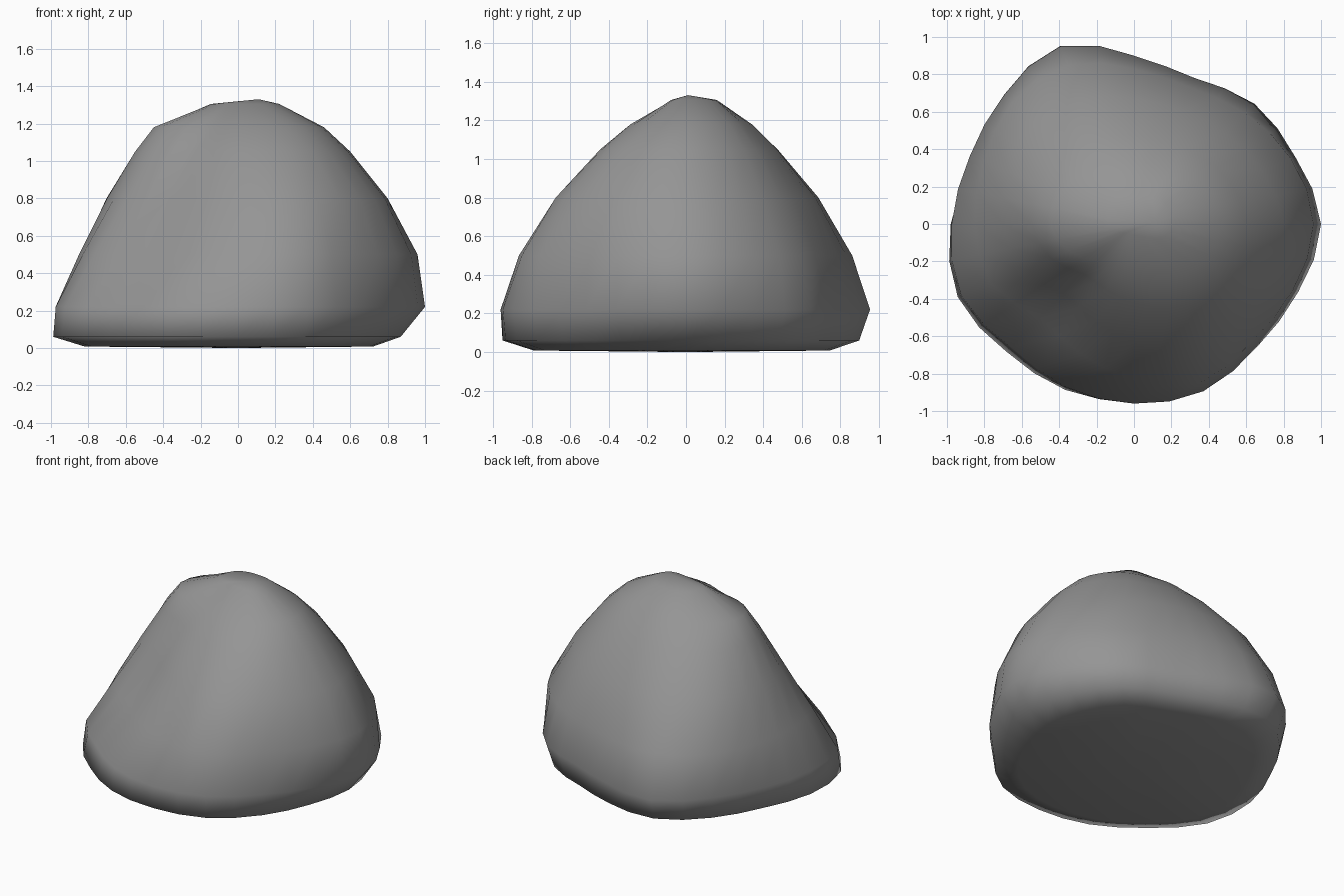
import bpy, bmesh, math
from mathutils import Vector

if "Cube" in bpy.data.objects:
    bpy.data.objects.remove(bpy.data.objects["Cube"])

# Height of each contour, then its radius every 22.5 degrees from +x
CONTOURS = [
    (0.06, [.87, .86, .86, .81, .86, .96, .94, .92, .98, 1.02, .965, .96, .95, .95, .90, .86]),
    (0.22, [1.0, .934, .91, .845, .90, 1.03, .98, .95, .975, 1.0, .93, .945, .96, .968, .93, .95]),
    (0.50, [.96, .91, .84, .79, .83, .92, .92, .87, .85, .83, .71, .75, .83, .92, .89, .92]),
    (0.80, [.80, .74, .69, .66, .67, .73, .76, .73, .70, .64, .53, .56, .63, .73, .77, .79]),
    (1.05, [.60, .56, .51, .47, .47, .50, .53, .55, .55, .48, .38, .38, .42, .48, .56, .59]),
    (1.18, [.46, .43, .38, .34, .34, .35, .38, .43, .45, .38, .28, .25, .27, .31, .38, .44]),
    (1.305, [.22, .21, .20, .17, .16, .16, .16, .15, .14, .10, .07, .06, .06, .07, .10, .18]),
]


def refine(radii):
    """Double the samples with a smooth curve through the given radii."""
    n, out = len(radii), []
    for i in range(n):
        p, a, b, q = (radii[(i + k) % n] for k in (-1, 0, 1, 2))
        out += [a, (9 * (a + b) - p - q) / 16]
    return out


def add_ring(bm, z, radii):
    ring = []
    for i, r in enumerate(radii):
        a = math.tau * i / len(radii)
        ring.append(bm.verts.new((r * math.cos(a), r * math.sin(a), z)))
    return ring


bm = bmesh.new()

# Flat underside ring, tucked in below the lowest contour
contours = [(z, refine(radii)) for z, radii in CONTOURS]
rings = [add_ring(bm, 0.008, [r * 0.83 for r in contours[0][1]])]
rings += [add_ring(bm, z, radii) for z, radii in contours]
sides = len(rings[0])

# Sides
for low, high in zip(rings, rings[1:]):
    for i in range(sides):
        j = (i + 1) % sides
        bm.faces.new((low[i], low[j], high[j], high[i]))

# Rounded summit and flat underside
for ring, tip in ((rings[-1], Vector((0.11, 0.01, 1.33))), (rings[0], Vector((0, 0, 0)))):
    centre = bm.verts.new(tip)
    for i in range(sides):
        bm.faces.new((ring[i], ring[(i + 1) % sides], centre))

bmesh.ops.recalc_face_normals(bm, faces=bm.faces)
for face in bm.faces:
    face.smooth = True

mesh = bpy.data.meshes.new("boulder")
bm.to_mesh(mesh)
bm.free()

# Stone colour
stone = bpy.data.materials.new("grey stone")
stone.diffuse_color = (0.30, 0.30, 0.30, 1)
stone.use_nodes = True
stone.node_tree.nodes["Principled BSDF"].inputs["Base Color"].default_value = stone.diffuse_color
mesh.materials.append(stone)

boulder = bpy.data.objects.new("boulder", mesh)
bpy.context.collection.objects.link(boulder)
